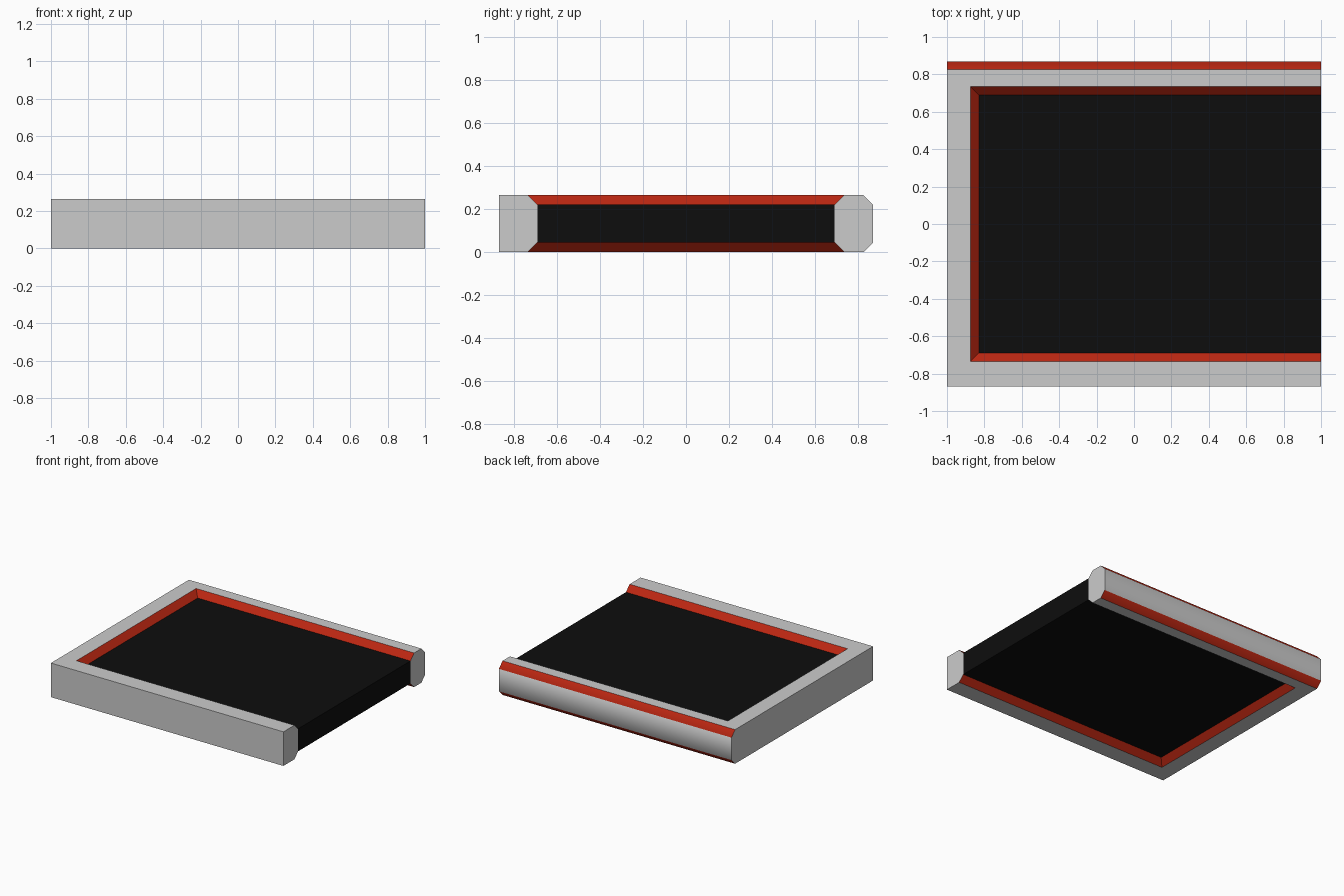
import bpy
import bmesh
from mathutils import Vector

HEIGHT, CHAMFER, HALF_DEPTH = 0.265, 0.045, 0.87
INNER_X, INNER_Y = -0.83, 0.69

if "Cube" in bpy.data.objects:
    bpy.data.objects.remove(bpy.data.objects["Cube"])


def make_material(name, color):
    mat = bpy.data.materials.new(name)
    mat.use_nodes = True
    mat.diffuse_color = color
    mat.node_tree.nodes["Principled BSDF"].inputs["Base Color"].default_value = color
    return mat


def make_object(name, bm, materials):
    mesh = bpy.data.meshes.new(name)
    bm.to_mesh(mesh)
    bm.free()
    for mat in materials:
        mesh.materials.append(mat)
    obj = bpy.data.objects.new(name, mesh)
    bpy.context.collection.objects.link(obj)
    return obj


grey = make_material("light grey", (0.6, 0.6, 0.6, 1))
red = make_material("red", (0.5, 0.02, 0.006, 1))
black = make_material("black", (0.004, 0.004, 0.004, 1))

# Three-sided frame: a chamfered section mitred around a U-shaped path
bm = bmesh.new()
width_x, width_y = 1 + INNER_X, HALF_DEPTH - INNER_Y
section = [("outer", 0), ("outer", HEIGHT), (CHAMFER, HEIGHT),
           (0, HEIGHT - CHAMFER), (0, CHAMFER), (CHAMFER, 0)]
path = [(1, -1, 0), (INNER_X, -1, -1), (INNER_X, 1, -1), (1, 1, 0)]
rings = []
for x, side, outward in path:
    ring = []
    for offset, z in section:
        dx, dy = (width_x, width_y) if offset == "outer" else (offset, offset)
        ring.append(bm.verts.new((x + outward * dx, side * (INNER_Y + dy), z)))
    rings.append(ring)
count = len(section)
for a, b in zip(rings, rings[1:]):
    for i in range(count):
        j = (i + 1) % count
        bm.faces.new((a[i], a[j], b[j], b[i]))
bm.faces.new(rings[0])
bm.faces.new(rings[-1])
bmesh.ops.recalc_face_normals(bm, faces=bm.faces)
bmesh.ops.dissolve_limit(bm, angle_limit=0.01, verts=bm.verts, edges=bm.edges)

# Chamfer the long outer edges of the back rail
back_edges = [e for e in bm.edges
              if all(v.co.y > HALF_DEPTH - 0.01 for v in e.verts)
              and abs(e.verts[0].co.x - e.verts[1].co.x) > 1]
bmesh.ops.bevel(bm, geom=back_edges, offset=CHAMFER, segments=1, affect="EDGES")

# Sloping faces are red; the outside of the back rail is shaded smooth
bm.normal_update()
for face in bm.faces:
    face.material_index = int(0.3 < abs(face.normal.z) < 0.9)
    face.smooth = face.normal.y > 0.5 and face.calc_center_median().y > INNER_Y + CHAMFER
make_object("frame", bm, [grey, red])

# Solid panel held between the rails
bm = bmesh.new()
bmesh.ops.create_cube(bm, size=1)
size = Vector((1 - INNER_X, 2 * INNER_Y, HEIGHT - 2 * CHAMFER))
bmesh.ops.scale(bm, vec=size, verts=bm.verts)
bmesh.ops.translate(bm, vec=((1 + INNER_X) / 2, 0, HEIGHT / 2), verts=bm.verts)
make_object("panel", bm, [black])
